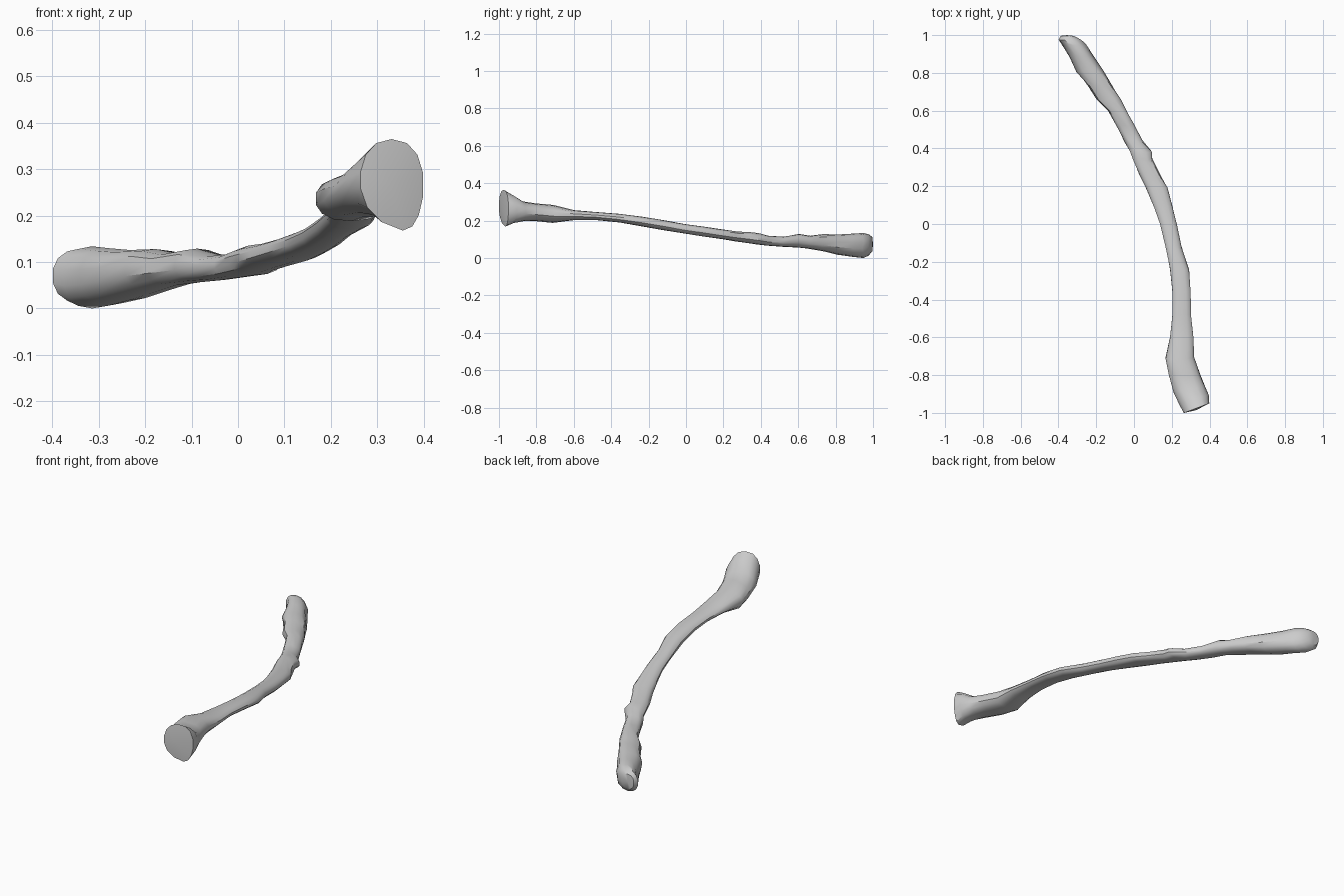
import bpy, bmesh, random
from math import sin, cos, pi, copysign

random.seed(4)
SIDES = 14

# Cross-sections along the bone: y, left x, right x, bottom z, top z
SECTIONS = [
    (-0.975, 0.262, 0.400, 0.168, 0.365),
    (-0.93, 0.238, 0.397, 0.187, 0.338),
    (-0.87, 0.207, 0.376, 0.198, 0.303),
    (-0.80, 0.182, 0.352, 0.197, 0.292),
    (-0.71, 0.166, 0.320, 0.188, 0.284),
    (-0.60, 0.190, 0.316, 0.203, 0.256),
    (-0.48, 0.202, 0.303, 0.203, 0.246),
    (-0.36, 0.203, 0.301, 0.190, 0.237),
    (-0.24, 0.190, 0.293, 0.171, 0.222),
    (-0.12, 0.167, 0.252, 0.150, 0.202),
    (0.00, 0.137, 0.228, 0.130, 0.181),
    (0.09, 0.106, 0.204, 0.115, 0.168),
    (0.19, 0.062, 0.179, 0.101, 0.153),
    (0.27, 0.024, 0.135, 0.089, 0.142),
    (0.34, -0.004, 0.098, 0.078, 0.138),
    (0.385, -0.023, 0.095, 0.072, 0.133),
    (0.44, -0.052, 0.045, 0.066, 0.119),
    (0.52, -0.094, 0.003, 0.060, 0.114),
    (0.60, -0.138, -0.038, 0.056, 0.129),
    (0.66, -0.200, -0.070, 0.050, 0.119),
    (0.73, -0.244, -0.112, 0.036, 0.128),
    (0.81, -0.307, -0.160, 0.018, 0.126),
    (0.89, -0.342, -0.217, 0.006, 0.130),
    (0.945, -0.377, -0.252, 0.000, 0.134),
    (0.975, -0.400, -0.278, 0.012, 0.128),
    (0.996, -0.390, -0.318, 0.035, 0.113),
]


def soft(v):
    """Slightly squared circle coordinate."""
    return copysign(abs(v) ** 0.88, v)


def add_ring(bm, y, x0, x1, z0, z1):
    xc, zc = (x0 + x1) / 2, (z0 + z1) / 2
    hx, hz = (x1 - x0) / 2, (z1 - z0) / 2
    head = max(0.0, min(1.0, (-0.8 - y) / 0.15))
    ring = []
    for i in range(SIDES):
        a = 2 * pi * i / SIDES + pi / 2
        c, s = soft(cos(a)), soft(sin(a))
        # the joint head leans, with its lower point toward the outer side
        lean = -0.35 * s * (1 - abs(c)) if s < 0 else 0.0
        x = xc + hx * (c + head * lean)
        z = zc + hz * s
        if s < 0 and c < 0:
            z += head * 0.02 * abs(c)
        slant = head * 0.38 * (x - xc)
        wobble = random.uniform(-0.007, 0.007) if -0.9 < y < 0.97 else 0
        ring.append(bm.verts.new((x, y + wobble - slant * -1, z)))
    return ring


# Curved bone shaft with flared ends
bm = bmesh.new()
rings = [add_ring(bm, *sec) for sec in SECTIONS]
for a, b in zip(rings, rings[1:]):
    for i in range(SIDES):
        j = (i + 1) % SIDES
        bm.faces.new((a[i], a[j], b[j], b[i]))

# Ends: nearly flat joint face at the front, blunt tip at the back
for ring, centre in ((rings[0], (0.33, -0.985, 0.265)), (rings[-1], (-0.355, 1.0, 0.075))):
    tip = bm.verts.new(centre)
    for i in range(SIDES):
        bm.faces.new((ring[i], ring[(i + 1) % SIDES], tip))
bmesh.ops.recalc_face_normals(bm, faces=bm.faces)

mesh = bpy.data.meshes.new("curved_bone")
bm.to_mesh(mesh)
bm.free()
bone = bpy.data.objects.new("curved_bone", mesh)
bpy.context.collection.objects.link(bone)
bpy.context.view_layer.objects.active = bone
bone.select_set(True)
bpy.ops.object.shade_smooth_by_angle(angle=pi / 5)
